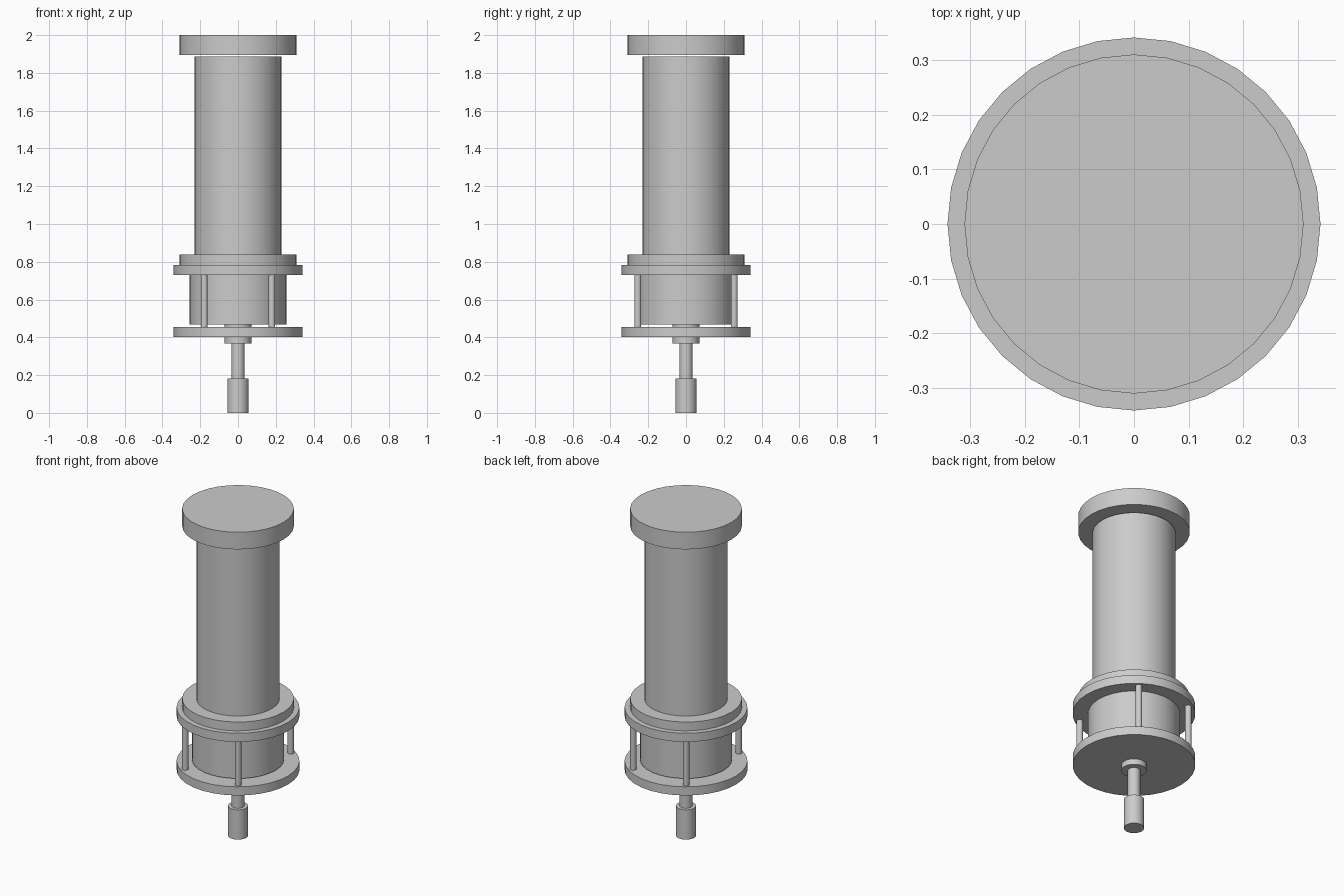
import bpy
import math

cube = bpy.data.objects.get("Cube")
if cube:
    bpy.data.objects.remove(cube, do_unlink=True)

# One plain grey for the whole assembly
grey = bpy.data.materials.new("plain_grey")
grey.use_nodes = True
GREY = (0.6, 0.6, 0.6, 1)
grey.diffuse_color = GREY
grey.node_tree.nodes["Principled BSDF"].inputs["Base Color"].default_value = GREY


def cylinder(name, radius, bottom, top, x=0, y=0, sides=32):
    bpy.ops.mesh.primitive_cylinder_add(
        vertices=sides, radius=radius, depth=top - bottom,
        location=(x, y, (bottom + top) / 2))
    part = bpy.context.object
    part.name = name
    part.data.materials.append(grey)
    bpy.ops.object.shade_smooth_by_angle(angle=math.radians(30))
    return part


# Drive end: coupling, shaft and bearing boss
cylinder("shaft_coupling", 0.056, 0, 0.182)
cylinder("drive_shaft", 0.035, 0.182, 0.368)
cylinder("bearing_boss", 0.071, 0.368, 0.467)

# Mounting plates with the motor housing between them
cylinder("lower_plate", 0.341, 0.403, 0.456)
cylinder("motor_housing", 0.256, 0.467, 0.731)
cylinder("upper_plate", 0.341, 0.731, 0.784)

# Four spacer posts joining the plates
for side, sx in (("left", 1), ("right", -1)):
    for end, sy in (("front", -1), ("back", 1)):
        cylinder(f"{end}_{side}_post", 0.018, 0.456, 0.731,
                 sx * 0.179, sy * 0.255)

# Main barrel with its base flange and two-layer end cap
cylinder("base_flange", 0.31, 0.784, 0.838)
cylinder("main_barrel", 0.231, 0.838, 1.888)
cylinder("cap_flange", 0.31, 1.895, 1.948)
cylinder("end_cap", 0.31, 1.948, 2)
